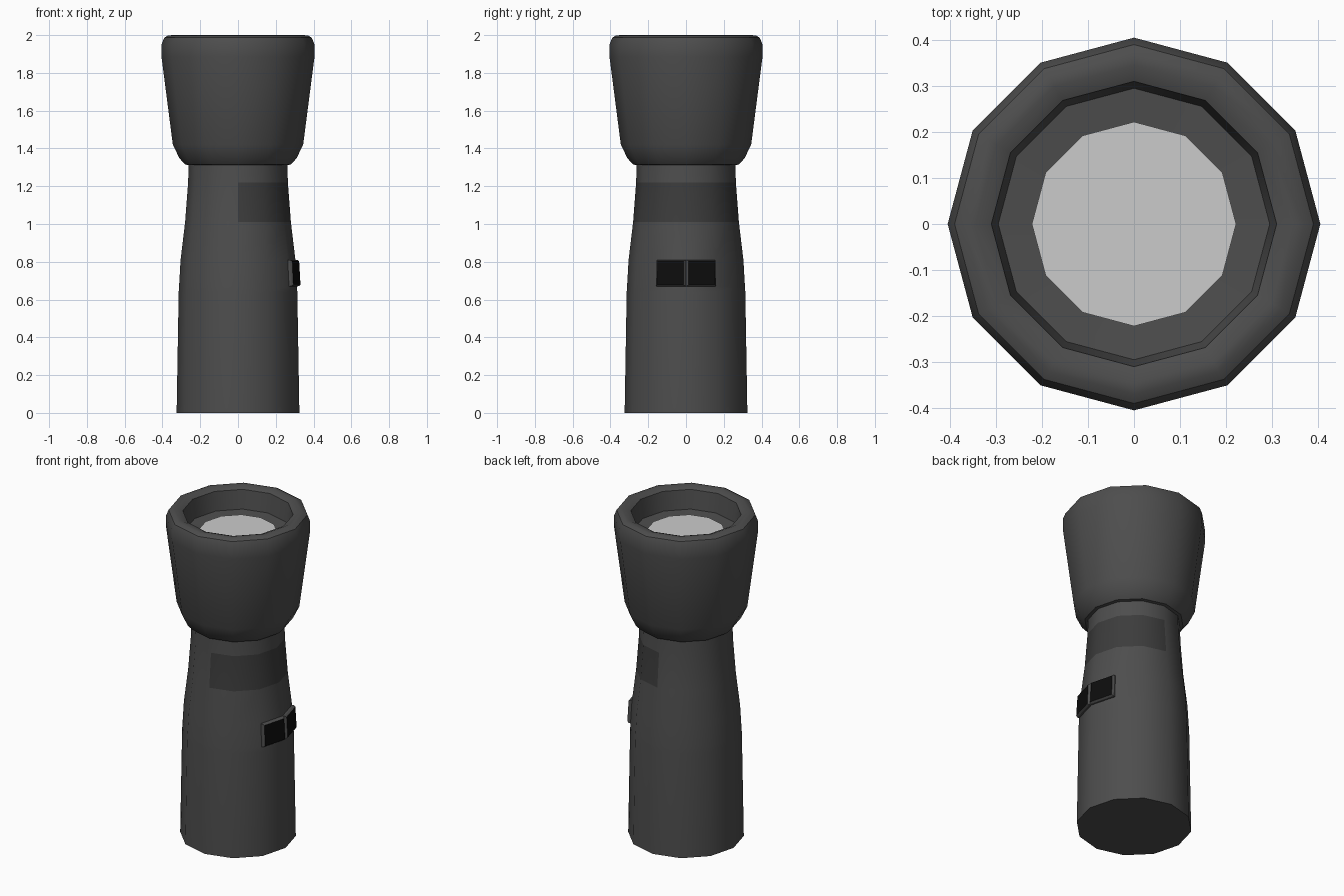
import bpy, bmesh
from math import sin, cos, pi, radians

if "Cube" in bpy.data.objects:
    bpy.data.objects.remove(bpy.data.objects["Cube"])

SIDES = 12


def material(name, v):
    m = bpy.data.materials.new(name)
    m.diffuse_color = (v, v, v, 1)
    m.use_nodes = True
    m.node_tree.nodes["Principled BSDF"].inputs["Base Color"].default_value = m.diffuse_color
    return m


casing = material("dark_grey", 0.075)
band = material("darker_grey", 0.045)
black = material("black", 0.004)


def lathe(profile, cap_start=False, cap_end=False):
    """Spin (radius, z) points into a 12-sided shell; quads[row][side]."""
    bm = bmesh.new()
    rings = [[bm.verts.new((r * cos(2 * pi * i / SIDES), r * sin(2 * pi * i / SIDES), z))
              for i in range(SIDES)] for r, z in profile]
    quads = []
    for a, b in zip(rings, rings[1:]):
        quads.append([bm.faces.new((a[i], a[(i + 1) % SIDES], b[(i + 1) % SIDES], b[i]))
                      for i in range(SIDES)])
    if cap_start:
        bm.faces.new(rings[0][::-1])
    if cap_end:
        bm.faces.new(rings[-1])
    return bm, quads


def finish(bm, name, mats, smooth=True):
    me = bpy.data.meshes.new(name)
    bm.to_mesh(me)
    bm.free()
    ob = bpy.data.objects.new(name, me)
    bpy.context.collection.objects.link(ob)
    for m in mats:
        me.materials.append(m)
    if smooth:
        bpy.ops.object.select_all(action='DESELECT')
        ob.select_set(True)
        bpy.context.view_layer.objects.active = ob
        bpy.ops.object.shade_smooth_by_angle(angle=radians(32))
    return ob


# Handle: flared grip with closed base
bm, quads = lathe([(0.325, 0), (0.314, 0.64), (0.312, 0.67), (0.304, 0.81), (0.28, 1.01),
                   (0.264, 1.22), (0.261, 1.33)], cap_start=True)

# Dark band around the right half of the neck
for i in (0, 1, 2, 9, 10, 11):
    quads[4][i].material_index = 1

# Two-part switch raised from the right-hand facets
switch = [quads[2][0], quads[2][11]]
bm.normal_update()
bmesh.ops.inset_individual(bm, faces=switch, thickness=0.0005, depth=0.012)
bmesh.ops.inset_individual(bm, faces=switch, thickness=0.010, depth=0.010)
for f in switch:
    f.material_index = 2
finish(bm, "handle", [casing, band, black])

# Lamp head: outer bowl, rolled rim, recessed inner wall and floor
bm, _ = lathe([(0.25, 1.31), (0.28, 1.315), (0.31, 1.348), (0.345, 1.42), (0.405, 1.885),
               (0.405, 1.95), (0.39, 1.987), (0.37, 1.998), (0.345, 2.0), (0.31, 1.985),
               (0.295, 1.87), (0.222, 1.865)])
finish(bm, "lamp_head", [casing])

# Lens disc
bm, _ = lathe([(0.222, 1.865), (0.222, 1.87)], cap_end=True)
finish(bm, "lens", [], smooth=False)
